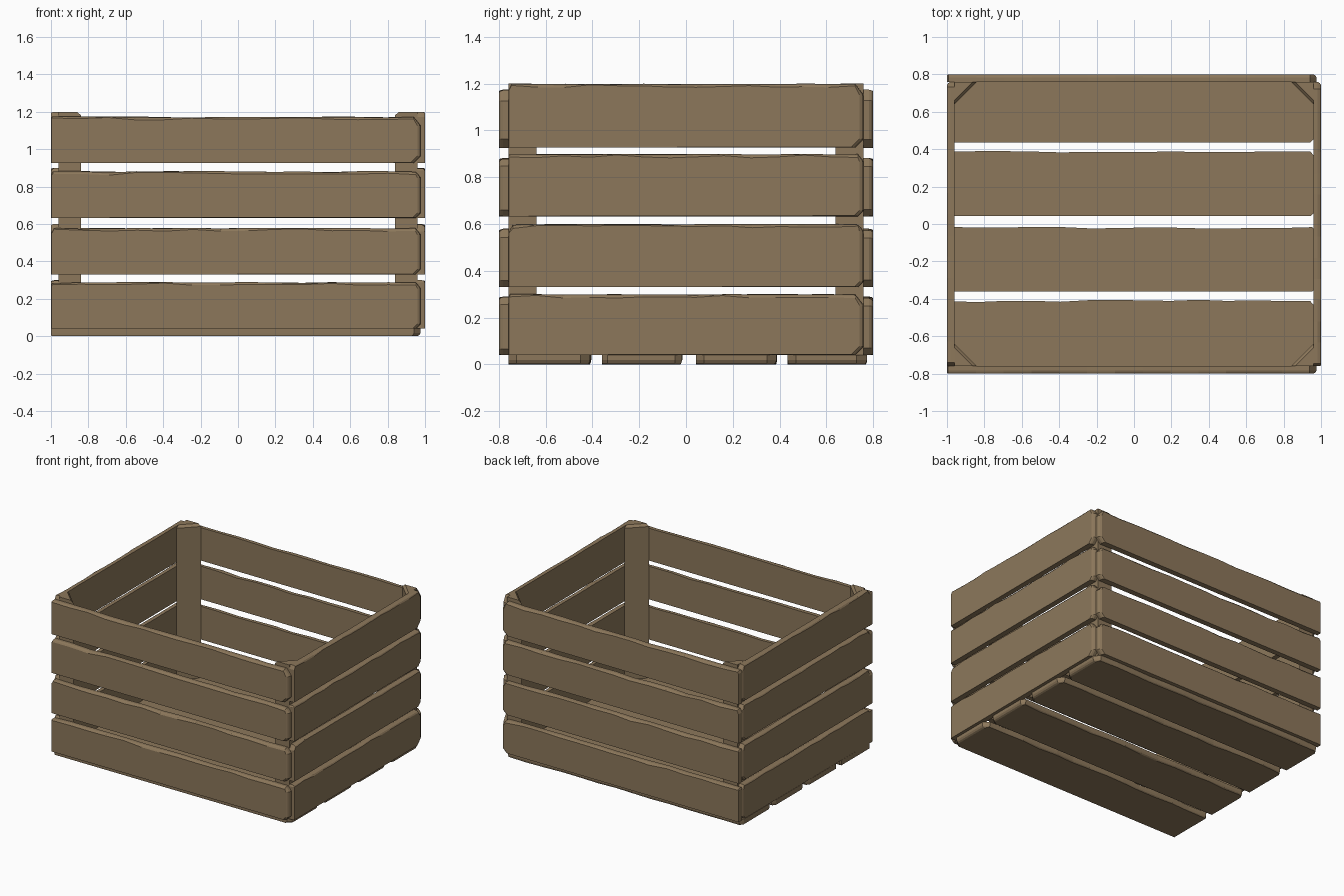
import bpy, bmesh, random
from mathutils import Vector

if "Cube" in bpy.data.objects:
    bpy.data.objects.remove(bpy.data.objects["Cube"])

random.seed(4)
wood = bpy.data.materials.new("brown wood")
wood.diffuse_color = (0.265, 0.187, 0.105, 1)
wood.use_nodes = True
wood.node_tree.nodes["Principled BSDF"].inputs["Base Color"].default_value = wood.diffuse_color


def finish(name, bm):
    bmesh.ops.recalc_face_normals(bm, faces=bm.faces[:])
    me = bpy.data.meshes.new(name)
    bm.to_mesh(me)
    bm.free()
    me.materials.append(wood)
    ob = bpy.data.objects.new(name, me)
    bpy.context.collection.objects.link(ob)
    return ob


def loft(name, loops):
    """Skin a stack of closed outlines and cap both ends."""
    bm = bmesh.new()
    rings = [[bm.verts.new(p) for p in lp] for lp in loops]
    n = len(rings[0])
    for a, b in zip(rings, rings[1:]):
        for i in range(n):
            j = (i + 1) % n
            bm.faces.new((a[i], a[j], b[j], b[i]))
    bm.faces.new(rings[0][::-1])
    bm.faces.new(rings[-1])
    return finish(name, bm)


def board(name, place, u0, u1, v0, v1, thick, wave):
    """Worn board: straight lower edge, wavy upper edge, rounded far end, chamfered outer face."""
    n = 14
    c = random.uniform(0.022, 0.04)
    cl = random.uniform(0.004, 0.02)
    drops = [abs(random.gauss(0, wave)) for _ in range(n)]
    outs = [random.uniform(0.003, 0.012) for _ in range(n)]

    def outline(k):
        pts = [(u0 + 0.002 * k, v0), (u1 - c - 0.012 * k, v0 + 0.002 * k),
               (u1 - 0.014 * k, v0 + c), (u1 - 0.014 * k, v1 - c * 1.3)]
        for i in range(n):
            u = u1 - c - (u1 - c - u0 - cl) * i / (n - 1)
            pts.append((u, v1 - drops[i] - outs[i] * k))
        pts.append((u0 + 0.002 * k, v1 - cl * 2))
        return pts

    return loft(name, [[place(u, v, w * thick) for u, v in outline(k)]
                       for w, k in ((0, 0), (0.55, 0), (0.85, 0.5), (1, 1.3))])


T = 0.04
# front and back boards
for i, z in enumerate((0.04, 0.33, 0.633, 0.925)):
    for s, side in ((-1, "front"), (1, "back")):
        board(f"{side}_board_{i + 1}", lambda u, v, w: Vector((u, s * (0.76 + w), v)),
              -1.0, 0.977, z, z + 0.25, T, 0.004)

# left and right boards
for i, (z0, z1) in enumerate(((0.04, 0.30), (0.33, 0.60), (0.633, 0.90), (0.927, 1.20))):
    for s, side in ((-1, "left"), (1, "right")):
        board(f"{side}_board_{i + 1}", lambda u, v, w: Vector((s * (0.96 + w), u, v)),
              -0.76, 0.76, z0, z1, T, 0.0015)

# floor boards
for i, (y0, y1) in enumerate(((-0.76, -0.405), (-0.36, -0.015), (0.042, 0.39), (0.435, 0.775))):
    board(f"floor_board_{i + 1}", lambda u, v, w: Vector((u, v, T - w)),
          -1.0, 0.977, y0, y1, T, 0.005)

# triangular corner posts with a worn top
for sx in (-1, 1):
    for sy in (-1, 1):
        def ring(z, k):
            e = 0.12 - k
            return [Vector((sx * (0.96 - a), sy * (0.76 - b), z))
                    for a, b in ((0, 0), (e, 0), (0, e))]
        loft("corner_post", [ring(0.04, 0), ring(1.182, 0), ring(1.2, 0.022)])
